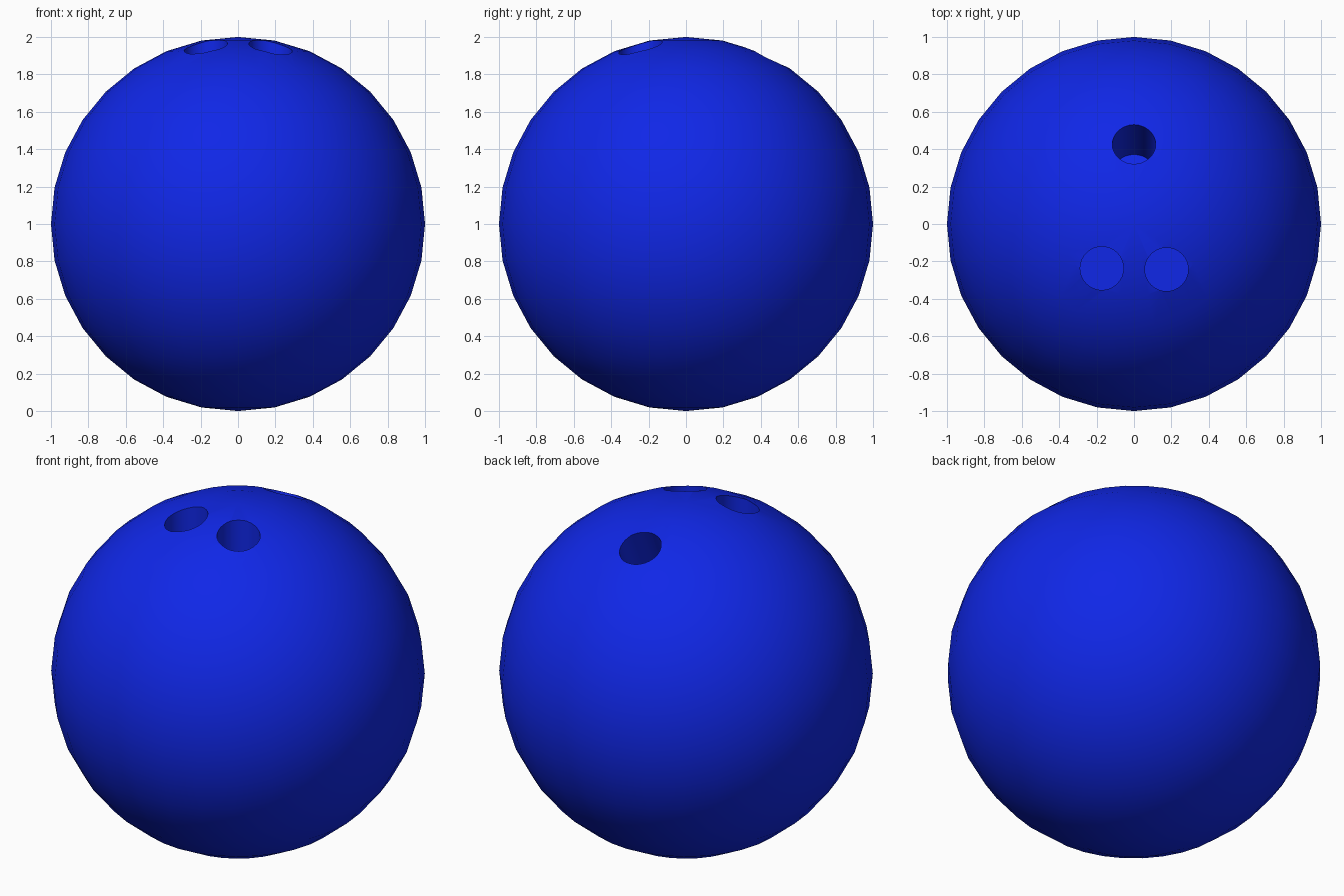
import bpy
from math import radians
from mathutils import Vector, Euler

if "Cube" in bpy.data.objects:
    bpy.data.objects.remove(bpy.data.objects["Cube"])

blue = bpy.data.materials.new("blue")
blue.diffuse_color = (0.005, 0.02, 0.8, 1)
blue.use_nodes = True
blue.node_tree.nodes["Principled BSDF"].inputs["Base Color"].default_value = blue.diffuse_color

# Ball
bpy.ops.mesh.primitive_uv_sphere_add(segments=32, ring_count=16, radius=1, location=(0, 0, 1))
ball = bpy.context.object
ball.name = "bowling_ball"
ball.data.materials.append(blue)


def drill(name, floor, tilt):
    """Cut a round hole whose floor centre is given, leaning by tilt about x."""
    rot = Euler((radians(tilt), 0, 0))
    length = 0.8
    axis = rot.to_matrix() @ Vector((0, 0, 1))
    bpy.ops.mesh.primitive_cylinder_add(vertices=32, radius=0.116, depth=length,
                                        location=Vector(floor) + axis * length / 2,
                                        rotation=rot)
    cutter = bpy.context.object
    cutter.name = name
    cutter.hide_render = True
    cutter.data.materials.append(blue)
    mod = ball.modifiers.new(name, 'BOOLEAN')
    mod.operation = 'DIFFERENCE'
    mod.solver = 'EXACT'
    mod.object = cutter
    bpy.context.view_layer.objects.active = ball
    bpy.ops.object.modifier_apply(modifier=name)
    bpy.data.objects.remove(cutter)


# Two upright finger holes and a leaning thumb hole
drill("finger_hole_left", (-0.172, -0.237, 1.56), 0)
drill("finger_hole_right", (0.174, -0.243, 1.56), 0)
drill("thumb_hole", (0, 0.267, 1.56), -25.5)

# Smooth surface with crisp hole rims
bpy.ops.object.select_all(action='DESELECT')
ball.select_set(True)
bpy.context.view_layer.objects.active = ball
bpy.ops.object.shade_smooth_by_angle(angle=radians(30))
